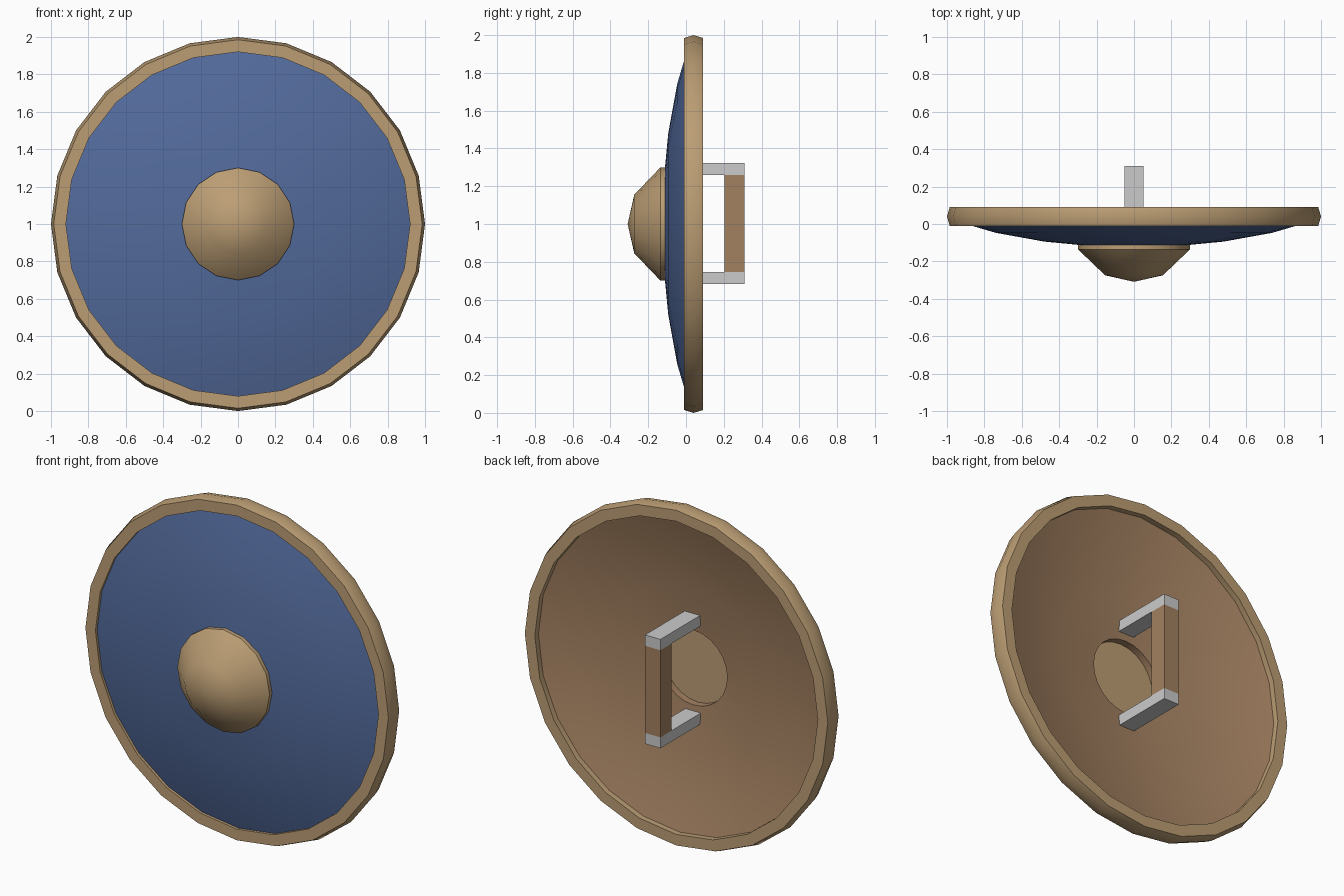
import bpy
import bmesh
import math

if "Cube" in bpy.data.objects:
    bpy.data.objects.remove(bpy.data.objects["Cube"])


def material(name, color):
    m = bpy.data.materials.new(name)
    m.diffuse_color = (*color, 1)
    m.use_nodes = True
    m.node_tree.nodes["Principled BSDF"].inputs["Base Color"].default_value = m.diffuse_color
    return m


BLUE = material("blue_paint", (0.085, 0.145, 0.33))
BRASS = material("tan_metal", (0.50, 0.34, 0.175))
WOOD = material("wood", (0.37, 0.22, 0.12))


def finish(name, bm, mats, smooth=None):
    bmesh.ops.recalc_face_normals(bm, faces=bm.faces)
    mesh = bpy.data.meshes.new(name)
    bm.to_mesh(mesh)
    bm.free()
    for m in mats:
        mesh.materials.append(m)
    ob = bpy.data.objects.new(name, mesh)
    bpy.context.collection.objects.link(ob)
    if smooth:
        bpy.ops.object.select_all(action='DESELECT')
        ob.select_set(True)
        bpy.context.view_layer.objects.active = ob
        bpy.ops.object.shade_smooth_by_angle(angle=math.radians(smooth))
    return ob


def lathe(name, profile, sides, mats, face_mats=None):
    """Revolve a closed (radius, y) profile about the y axis at z = 1."""
    bm = bmesh.new()
    rings = []
    for r, y in profile:
        n = sides if r > 0 else 1
        rings.append([bm.verts.new((r * math.sin(2 * math.pi * i / sides), y,
                                    1 + r * math.cos(2 * math.pi * i / sides)))
                      for i in range(n)])
    for k, a in enumerate(rings):
        b = rings[(k + 1) % len(rings)]
        for i in range(sides):
            j = (i + 1) % sides
            quad = [a[i % len(a)], a[j % len(a)], b[j % len(b)], b[i % len(b)]]
            quad = list(dict.fromkeys(quad))
            if len(quad) > 2:
                f = bm.faces.new(quad)
                f.material_index = face_mats[k] if face_mats else 0
    return finish(name, bm, mats, 45)


def box(name, x, y, z, mats):
    bm = bmesh.new()
    bmesh.ops.create_cube(bm, size=1)
    for v in bm.verts:
        v.co = [lo + (c + 0.5) * (hi - lo) for c, (lo, hi) in zip(v.co, (x, y, z))]
    return finish(name, bm, mats)


# Curved board: painted front, bare wooden back, central hole behind the boss
front = [(0.22, -0.119), (0.48, -0.094), (0.74, -0.047), (0.94, 0.012)]
back = [(r, y + 0.05) for r, y in reversed(front)]
lathe("shield_board", front + back, 24, [BLUE, WOOD], [0, 0, 0, 1, 1, 1, 1, 1])

# Rim band
lathe("rim", [(0.92, -0.01), (0.985, -0.01), (1.0, 0.04), (0.985, 0.09), (0.92, 0.09)],
      24, [BRASS])

# Central boss with a short flange
lathe("boss", [(0, -0.112), (0.30, -0.112), (0.30, -0.135), (0.155, -0.274), (0, -0.309)],
      16, [BRASS])

# Handle on the back: two grey brackets and a wooden grip
for name, side in (("upper_bracket", 1), ("lower_bracket", -1)):
    z = sorted((1.003 + side * 0.256, 1.003 + side * 0.32))
    box(name, (-0.05, 0.05), (-0.09, 0.309), z, [])
box("grip", (-0.05, 0.05), (0.205, 0.309), (0.747, 1.259), [WOOD])
